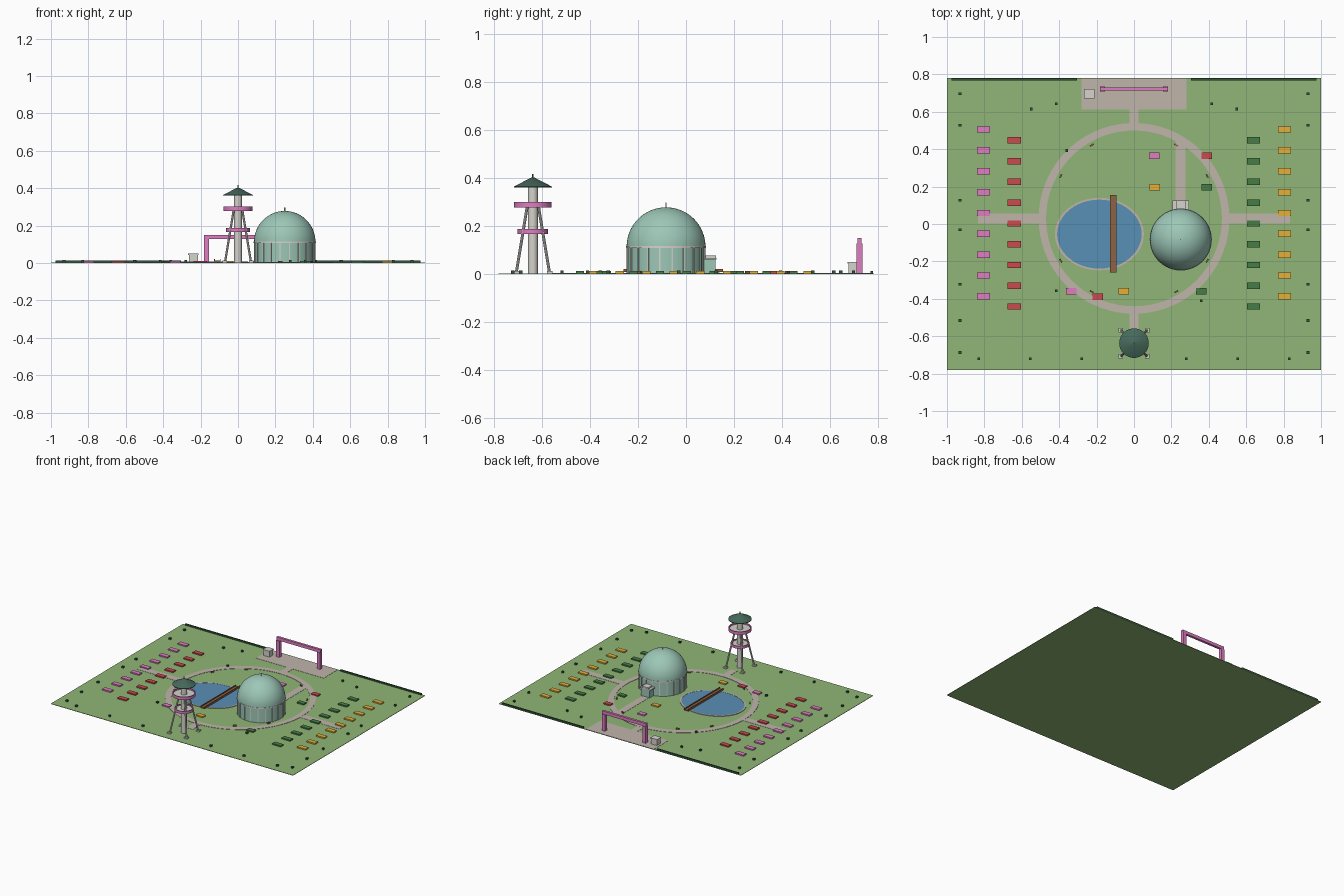
import bpy, bmesh, math
from mathutils import Vector, Matrix

if "Cube" in bpy.data.objects:
    bpy.data.objects.remove(bpy.data.objects["Cube"])

MATS = {}
PALETTE = dict(grass=(143, 180, 118), path=(190, 180, 170), water=(90, 142, 180), pink=(222, 125, 192),
               red=(200, 75, 80), orange=(228, 175, 60), leaf=(72, 125, 72), hedge=(55, 85, 60),
               dome=(155, 198, 182), pale=(212, 210, 203), roof=(72, 105, 92), wood=(140, 98, 70))


def mat(key):
    if key not in MATS:
        m = bpy.data.materials.new(key)
        m.diffuse_color = [(c / 255) ** 2.2 for c in PALETTE[key]] + [1]
        m.use_nodes = True
        m.node_tree.nodes["Principled BSDF"].inputs["Base Color"].default_value = m.diffuse_color
        MATS[key] = m
    return MATS[key]


def finish(bm, name, color, smooth=False):
    bmesh.ops.recalc_face_normals(bm, faces=bm.faces[:])
    me = bpy.data.meshes.new(name)
    bm.to_mesh(me)
    bm.free()
    ob = bpy.data.objects.new(name, me)
    bpy.context.collection.objects.link(ob)
    me.materials.append(mat(color))
    if smooth:
        bpy.ops.object.select_all(action='DESELECT')
        ob.select_set(True)
        bpy.context.view_layer.objects.active = ob
        bpy.ops.object.shade_smooth_by_angle(angle=math.radians(35))
    return ob


def add_box(bm, x, y, z0, sx, sy, sz, rot=0):
    M = (Matrix.Translation((x, y, z0 + sz / 2)) @ Matrix.Rotation(rot, 4, 'Z')
         @ Matrix.Diagonal((sx, sy, sz, 1)))
    bmesh.ops.create_cube(bm, size=1, matrix=M)


def boxes(name, color, items):
    bm = bmesh.new()
    for it in items:
        add_box(bm, *it)
    return finish(bm, name, color)


def add_rod(bm, a, b, r, seg=8):
    a, b = Vector(a), Vector(b)
    d = b - a
    M = Matrix.Translation((a + b) / 2) @ d.to_track_quat('Z', 'Y').to_matrix().to_4x4()
    bmesh.ops.create_cone(bm, cap_ends=True, segments=seg, radius1=r, radius2=r, depth=d.length, matrix=M)


def lathe(name, color, x, y, profile, seg=48, closed=False, sx=1, sy=1):
    """Revolve an (r, z) profile about a vertical axis."""
    bm = bmesh.new()
    rings = []
    for r, z in profile:
        if r == 0:
            rings.append([bm.verts.new((x, y, z))] * seg)
        else:
            rings.append([bm.verts.new((x + sx * r * math.cos(t), y + sy * r * math.sin(t), z))
                          for t in (2 * math.pi * i / seg for i in range(seg))])
    pairs = list(zip(rings, rings[1:])) + ([(rings[-1], rings[0])] if closed else [])
    for A, B in pairs:
        for i in range(seg):
            j = (i + 1) % seg
            bm.faces.new(list(dict.fromkeys((A[i], A[j], B[j], B[i]))))
    return finish(bm, name, color, True)


def ring(name, color, x, y, r0, r1, z0, z1, **kw):
    return lathe(name, color, x, y, [(r0, z0), (r1, z0), (r1, z1), (r0, z1)], closed=True, **kw)


def disc(name, color, x, y, r, z0, z1, **kw):
    return lathe(name, color, x, y, [(0, z0), (r, z0), (r, z1), (0, z1)], **kw)


# Lawn and paths
G = 0.003
boxes("lawn", 'grass', [(0, 0, 0, 2, 1.56, G)])
boxes("entrance_plaza", 'path', [(0, 0.695, 0.001, 0.56, 0.168, 0.0035)])
boxes("straight_paths", 'path', [
    (0, 0.57, 0.001, 0.05, 0.1, 0.0035), (0, -0.52, 0.001, 0.05, 0.1, 0.0035),
    (-0.665, 0.03, 0.001, 0.34, 0.052, 0.0035), (0.665, 0.03, 0.001, 0.34, 0.052, 0.0035),
    (0.248, 0.265, 0.001, 0.054, 0.36, 0.0035)])
ring("ring_path", 'path', 0, 0.03, 0.47, 0.51, 0.001, 0.005, seg=72)

# Pond with rim and footbridge
ring("pond_rim", 'path', -0.185, -0.054, 0.95, 1, 0.001, 0.007, sx=0.238, sy=0.194)
disc("pond_water", 'water', -0.185, -0.054, 0.955, 0.001, 0.006, sx=0.238, sy=0.194)
boxes("footbridge", 'wood', [(-0.11, -0.053, 0.008, 0.034, 0.415, 0.006)]
      + [(-0.11 + s * 0.015, -0.053, 0.014, 0.004, 0.415, 0.008) for s in (-1, 1)])

# Flower beds: side columns plus scattered ones, each a soil-level box with a lower border
outer = [0.505 - 0.1115 * i for i in range(9)]
inner = [0.447 - 0.111 * i for i in range(9)]
beds = {'pink': [(-0.805, y, 0.07) for y in outer] + [(0.107, 0.364, 0.056), (-0.335, -0.36, 0.056)],
        'red': [(-0.64, y, 0.07) for y in inner] + [(0.388, 0.364, 0.056), (-0.195, -0.388, 0.056)],
        'leaf': [(0.638, y, 0.07) for y in inner] + [(0.388, 0.197, 0.056), (0.36, -0.36, 0.056)],
        'orange': [(0.805, y, 0.07) for y in outer] + [(0.11, 0.197, 0.056), (-0.055, -0.36, 0.056)]}
for color, spots in beds.items():
    boxes(f"{color}_flower_beds", color, [(x, y, 0.001, w, 0.034, 0.011) for x, y, w in spots])

# Benches around the ring path
bm = bmesh.new()
for deg in (30, 60, 120, 150, 210, 240, 300, 330):
    a = math.radians(deg)
    add_box(bm, 0.452 * math.cos(a), 0.03 + 0.452 * math.sin(a), 0.002, 0.008, 0.022, 0.01, a)
finish(bm, "benches", 'wood')

# Clipped shrubs
shrubs = [(s * 0.93, y) for s in (-1, 1) for y in (0.697, 0.527, 0.126, -0.03, -0.323, -0.516, -0.687)]
shrubs += [(s * x, y) for s in (-1, 1) for x, y in ((0.83, -0.72), (0.555, -0.72), (0.28, -0.72),
                                                    (0.55, 0.615), (0.415, 0.643))]
shrubs += [(-0.415, -0.357), (0.36, -0.41), (-0.36, 0.393)]
boxes("shrubs", 'hedge', [(x, y, 0.001, 0.014, 0.014, 0.014) for x, y in shrubs])

# Hedges on the entrance side
boxes("boundary_hedges", 'hedge', [(s * 0.64, 0.773, 0.001, 0.67, 0.01, 0.013) for s in (-1, 1)])

# Entrance gate and booth
boxes("gate_posts", 'pink', [(s * 0.168, 0.722, 0.001, 0.026, 0.026, 0.126) for s in (-1, 1)])
boxes("gate_beam", 'pink', [(0, 0.722, 0.127, 0.362, 0.018, 0.023)])
boxes("ticket_booth", 'pale', [(-0.238, 0.697, 0.001, 0.05, 0.044, 0.043),
                               (-0.238, 0.697, 0.044, 0.056, 0.05, 0.006)])

# Domed glasshouse
DX, DY = 0.25, -0.083
disc("glasshouse_drum", 'dome', DX, DY, 0.161, 0.001, 0.112, seg=64)
ring("glasshouse_cornice", 'pale', DX, DY, 0.155, 0.166, 0.108, 0.116, seg=64)
lathe("glasshouse_dome", 'dome', DX, DY,
      [(0.164 * math.cos(t), 0.114 + 0.164 * math.sin(t)) for t in
       (math.pi / 2 * i / 16 for i in range(16))] + [(0, 0.278)], seg=64)
bm = bmesh.new()
for i in range(20):
    a = 2 * math.pi * (i + 0.5) / 20
    add_box(bm, DX + 0.162 * math.cos(a), DY + 0.162 * math.sin(a), 0.001, 0.007, 0.006, 0.108, a)
finish(bm, "glasshouse_ribs", 'pale')
disc("glasshouse_finial", 'pale', DX, DY, 0.003, 0.27, 0.297, seg=10)
boxes("glasshouse_porch", 'dome', [(DX, 0.095, 0.001, 0.07, 0.055, 0.06)])
boxes("porch_roof", 'pale', [(DX, 0.1, 0.06, 0.088, 0.052, 0.007), (DX, 0.1, 0.067, 0.05, 0.05, 0.011)])

# Observation tower
TX, TY = 0, -0.637
disc("tower_shaft", 'pale', TX, TY, 0.021, 0.001, 0.37, seg=24)
for label, r, z0, z1 in (("lower", 0.063, 0.167, 0.187), ("upper", 0.078, 0.278, 0.301)):
    disc(f"{label}_deck", 'pale', TX, TY, r - 0.004, z0 + 0.001, z0 + 0.012, seg=36)
    ring(f"{label}_deck_band", 'pink', TX, TY, r - 0.006, r, z0, z1, seg=36)
lathe("tower_roof", 'roof', TX, TY, [(0, 0.36), (0.079, 0.36), (0.079, 0.364), (0.006, 0.402), (0, 0.402)], seg=36)
disc("tower_finial", 'roof', TX, TY, 0.003, 0.398, 0.416, seg=10)
bm, pads = bmesh.new(), []
for sx in (-1, 1):
    for sy in (-1, 1):
        add_rod(bm, (TX + sx * 0.069, TY + sy * 0.069, 0.006), (TX + sx * 0.024, TY + sy * 0.024, 0.278), 0.006)
        pads.append((TX + sx * 0.07, TY + sy * 0.07, 0.001, 0.024, 0.024, 0.012))
finish(bm, "tower_legs", 'pale', True)
boxes("leg_footings", 'pale', pads)
